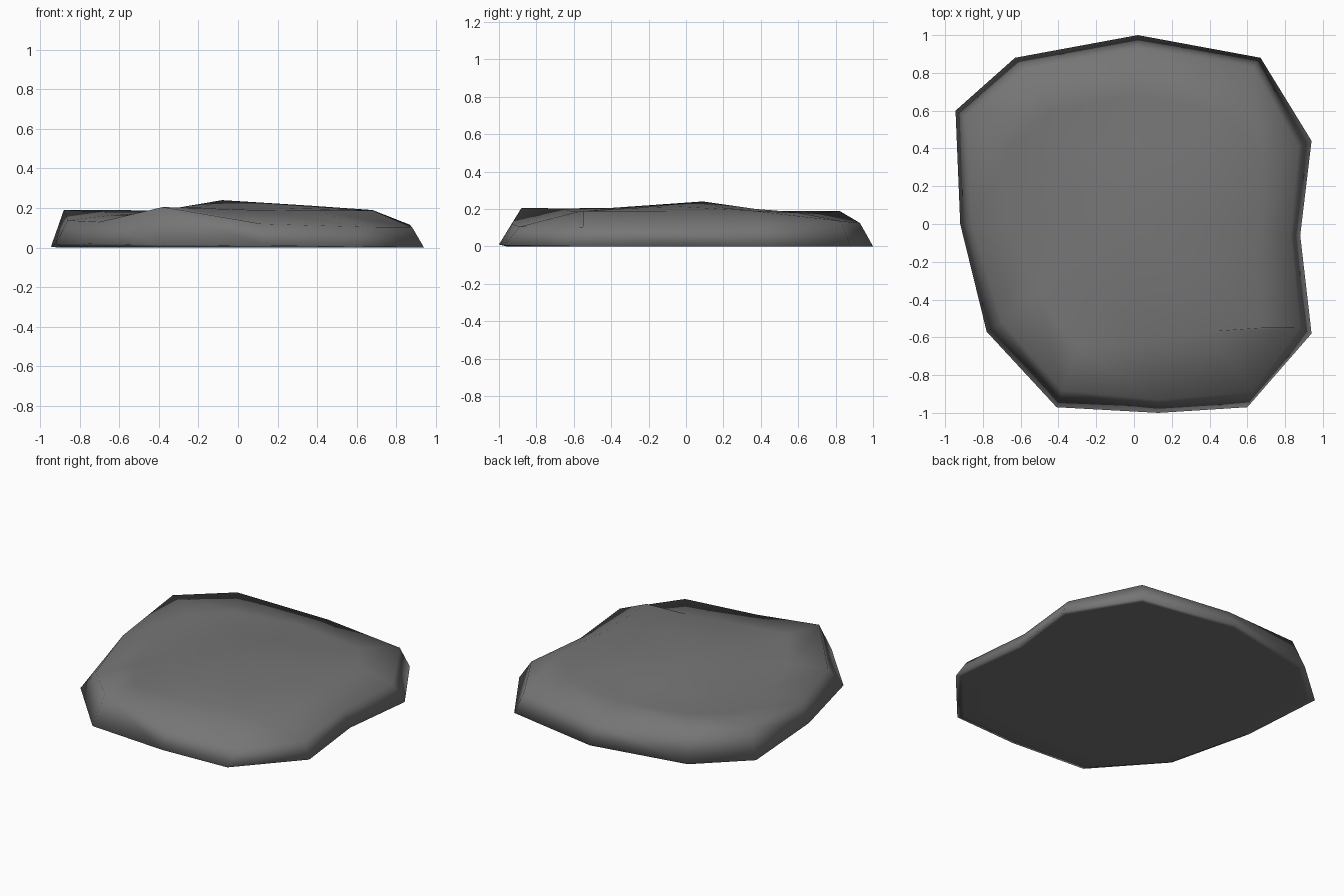
import bpy, bmesh

# One row per corner, clockwise from the back:
# outline x, y, z | rim x, y, z | shoulder x, y, z | height of the inner top
corners = [
    (0.02, 1.00, 0.000, 0.02, 0.93, 0.125, 0.01, 0.68, 0.175, 0.185),
    (0.67, 0.88, 0.000, 0.63, 0.83, 0.135, 0.46, 0.60, 0.180, 0.200),
    (0.94, 0.44, 0.000, 0.87, 0.41, 0.115, 0.68, 0.36, 0.190, 0.208),
    (0.88, -0.06, 0.000, 0.83, -0.06, 0.105, 0.66, -0.04, 0.190, 0.212),
    (0.94, -0.58, 0.000, 0.88, -0.55, 0.103, 0.68, -0.55, 0.188, 0.207),
    (0.60, -0.97, 0.005, 0.63, -0.89, 0.105, 0.40, -0.57, 0.187, 0.200),
    (0.13, -1.00, 0.010, 0.12, -0.93, 0.120, 0.08, -0.62, 0.190, 0.200),
    (-0.41, -0.97, 0.015, -0.38, -0.88, 0.205, -0.30, -0.66, 0.203, 0.205),
    (-0.78, -0.57, 0.020, -0.70, -0.52, 0.130, -0.51, -0.38, 0.165, 0.198),
    (-0.92, 0.00, 0.020, -0.86, 0.00, 0.138, -0.63, 0.00, 0.165, 0.180),
    (-0.945, 0.60, 0.005, -0.88, 0.56, 0.190, -0.65, 0.41, 0.180, 0.178),
    (-0.63, 0.88, 0.000, -0.58, 0.82, 0.190, -0.43, 0.60, 0.180, 0.180),
]

bm = bmesh.new()


def ring(point):
    return [bm.verts.new(point(c)) for c in corners]


def bridge(lower, upper):
    n = len(lower)
    for i in range(n):
        j = (i + 1) % n
        bm.faces.new((lower[i], lower[j], upper[j], upper[i]))


# Flat underside with a tiny lip, sloping wall and uneven domed top
foot = ring(lambda c: (c[0] * 0.96, c[1] * 0.96, 0.0))
lip = ring(lambda c: c[0:3])
rim = ring(lambda c: c[3:6])
shoulder = ring(lambda c: c[6:9])
inner = ring(lambda c: (c[0] * 0.42, c[1] * 0.42, c[9]))
peak = bm.verts.new((-0.08, 0.09, 0.24))
sole = ring(lambda c: (c[0] * 0.82, c[1] * 0.82, 0.0))

bm.faces.new(sole)
bridge(sole, foot)
bridge(foot, lip)
bridge(lip, rim)
bridge(rim, shoulder)
bridge(shoulder, inner)
for i in range(len(inner)):
    bm.faces.new((inner[i], inner[(i + 1) % len(inner)], peak))
bmesh.ops.recalc_face_normals(bm, faces=bm.faces)

# Smooth all round, so the wall blends into the underside
for face in bm.faces:
    face.smooth = True

mesh = bpy.data.meshes.new("flat_stone")
bm.to_mesh(mesh)
bm.free()
stone = bpy.data.objects.new("flat_stone", mesh)
bpy.context.collection.objects.link(stone)

# Dark grey stone colour
grey = bpy.data.materials.new("stone_grey")
grey.diffuse_color = (0.18, 0.18, 0.18, 1.0)
mesh.materials.append(grey)
